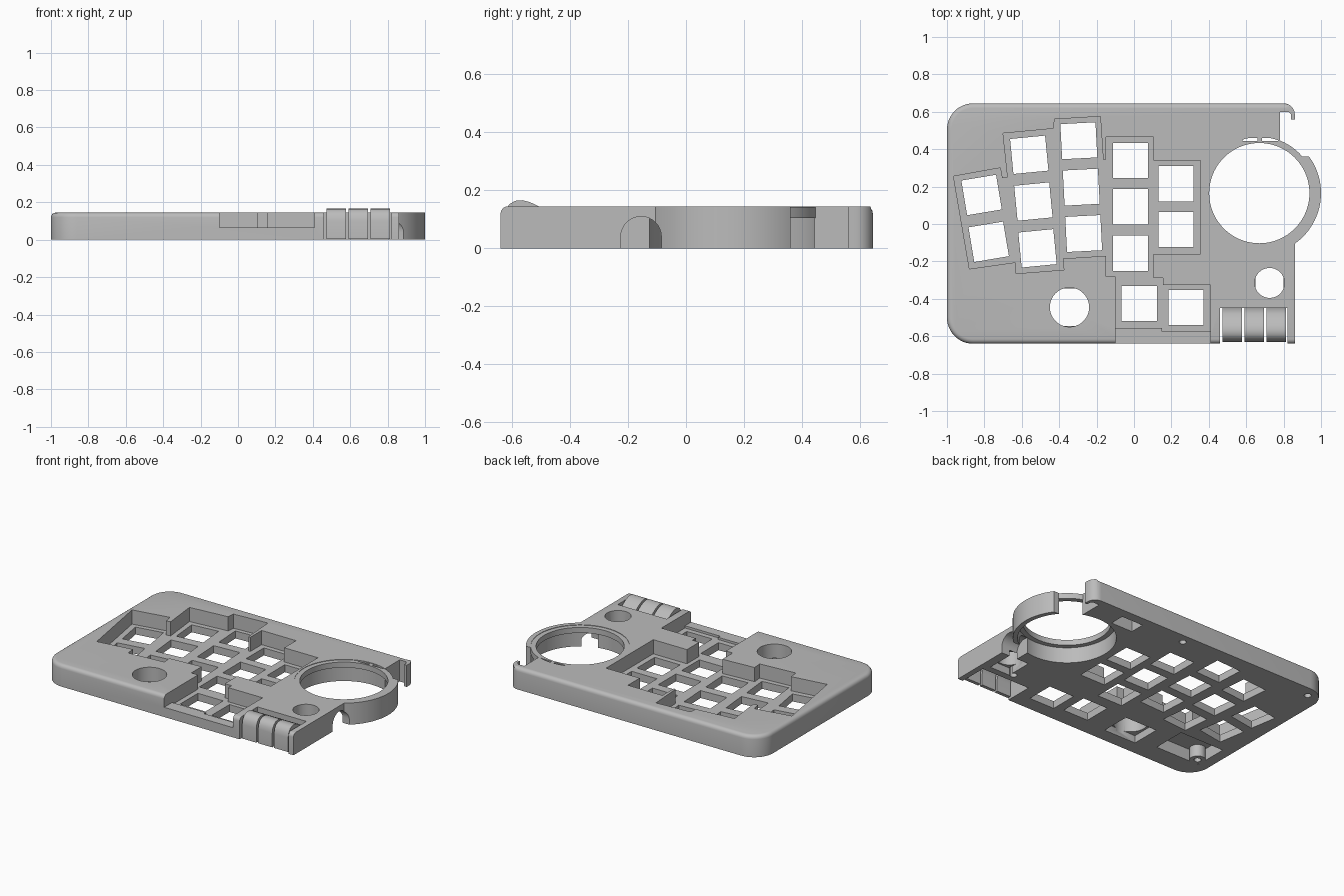
import bpy, bmesh
from math import sin, cos, pi, radians
from mathutils import Matrix, Vector

cube = bpy.data.objects.get("Cube")
if cube:
    bpy.data.objects.remove(cube, do_unlink=True)

grey = bpy.data.materials.new("matte grey")
grey.use_nodes = True
grey.diffuse_color = (0.5, 0.5, 0.5, 1)
grey.node_tree.nodes["Principled BSDF"].inputs["Base Color"].default_value = grey.diffuse_color

TOP = 0.145
FLOOR = 0.05
DIAL = (0.67, 0.165)


def arc(cx, cy, r, start=0, end=360, n=64):
    angles = [radians(start + (end - start) * i / n) for i in range(n + (end - start < 360))]
    return [(cx + r * cos(a), cy + r * sin(a)) for a in angles]


def rect(x0, x1, y0, y1):
    return [(x0, y0), (x1, y0), (x1, y1), (x0, y1)]


def square(cx, cy, size, turn):
    m = Matrix.Rotation(radians(turn), 2)
    h = size / 2
    return [tuple(Vector((cx, cy)) + m @ Vector(p)) for p in rect(-h, h, -h, h)]


def prism(name, points, low, high, along_x=False, bevel=0):
    """Extrude an outline along z, or a (y, z) outline along x."""
    bm = bmesh.new()
    place = (lambda p, d: (d, *p)) if along_x else (lambda p, d: (*p, d))
    base = [bm.verts.new(place(p, low)) for p in points]
    cap = [bm.verts.new(place(p, high)) for p in points]
    bm.faces.new(base)
    top = bm.faces.new(cap)
    for i in range(len(points)):
        j = (i + 1) % len(points)
        bm.faces.new((base[i], base[j], cap[j], cap[i]))
    bmesh.ops.recalc_face_normals(bm, faces=bm.faces)
    if bevel:
        rim = [e for e in top.edges if sum(v.co.x for v in e.verts) < 1.65]
        bmesh.ops.bevel(bm, geom=rim, offset=bevel, segments=4, profile=0.5, affect='EDGES')
    mesh = bpy.data.meshes.new(name)
    bm.to_mesh(mesh)
    bm.free()
    mesh.materials.append(grey)
    ob = bpy.data.objects.new(name, mesh)
    bpy.context.collection.objects.link(ob)
    return ob


helpers = []


def combine(target, tool, operation='DIFFERENCE'):
    mod = target.modifiers.new("shape", 'BOOLEAN')
    mod.operation = operation
    mod.solver = 'EXACT'
    mod.object = tool
    tool.hide_render = True
    helpers.append(tool)


def cut(target, points, low=-0.1, high=0.3, along_x=False):
    combine(target, prism("cutter", points, low, high, along_x))


def finish(ob):
    bpy.context.view_layer.update()
    graph = bpy.context.evaluated_depsgraph_get()
    mesh = bpy.data.meshes.new_from_object(ob.evaluated_get(graph))
    ob.modifiers.clear()
    ob.data = mesh
    while helpers:
        bpy.data.objects.remove(helpers.pop(), do_unlink=True)
    bpy.ops.object.select_all(action='DESELECT')
    ob.select_set(True)
    bpy.context.view_layer.objects.active = ob
    bpy.ops.object.shade_smooth_by_angle(angle=radians(30))


# Case: rounded slab joined with the round dial housing
outline = [(0.86, -0.64)] + arc(0.8, 0.585, 0.06, 0, 90, 8)
outline += arc(-0.86, 0.505, 0.14, 90, 180, 12) + arc(-0.86, -0.5, 0.14, 180, 270, 12)
case = prism("case", outline, 0, TOP, bevel=0.025)
combine(case, prism("dial_housing", arc(*DIAL, 0.33, n=96), 0, TOP), 'UNION')

# Sunken key well following the staggered columns
well = [(-.965, .255), (-.715, .3), (-.705, .245), (-.675, .25), (-.7, .485), (-.43, .51),
        (-.425, .56), (-.18, .575), (-.165, .345), (-.15, .345), (-.15, .465), (.105, .465),
        (.105, .34), (.355, .34), (.355, -.16), (.105, -.16), (.105, -.29), (.155, -.29),
        (.155, -.325), (.41, -.325), (.41, -.575), (.15, -.575), (.15, -.555), (-.1, -.555),
        (-.1, -.28), (-.15, -.28), (-.15, -.17), (-.38, -.185), (-.375, -.245),
        (-.63, -.265), (-.635, -.205), (-.88, -.24)]
cut(case, well, FLOOR)
cut(case, rect(-0.1, 0.41, -0.7, -0.54), 0.065)

# Key openings: first centre, step to the next, count, turn
columns = [((-.815, .155), (.038, -.25), 2, 9.5), ((-.56, .37), (.022, -.25), 3, 5.5),
           ((-.295, .445), (.013, -.248), 3, 3), ((-.018, .34), (0, -.248), 3, 0),
           ((.225, .215), (0, -.245), 2, 0), ((.028, -.425), (.25, -.022), 2, 0)]
for (x, y), (dx, dy), count, turn in columns:
    for i in range(count):
        cut(case, square(x + dx * i, y + dy * i, 0.188, turn))

# Round openings with square seats below
for x, y, r, w, h in ((-.345, -.445, .105, .12, .1), (.725, -.315, .08, .075, .09)):
    cut(case, arc(x, y, r, n=48), 0.03)
    cut(case, rect(x - w, x + w, y - h, y + h), -0.1, FLOOR)

# Dial opening, back corner gap and side cable arch
cut(case, arc(*DIAL, 0.3, n=96))
cut(case, [(.78, .36), (1.1, .36), (1.1, .56), (.84, .56), (.84, .585), (.825, .6), (.78, .6)])
cut(case, [(-0.225, -0.1)] + arc(-0.155, 0.04, 0.07, 180, 0, 16) + [(-0.085, -0.1)], 0.74, 1.1, True)

# Underside recesses and screw holes
cut(case, rect(-0.93, -0.6, -0.5, -0.27), -0.1, 0.08)
cut(case, rect(0.42, 0.58, 0.48, 0.58), -0.1, 0.1)
for x, y in ((.1, .58), (-.9, .57), (.63, -.39)):
    cut(case, arc(x, y, 0.022, n=20), -0.1, 0.08)

# Window for the front ribs
cut(case, rect(0.46, 0.822, -0.7, -0.45))
finish(case)

# Screw boss in the underside recess
boss = prism("screw_boss", arc(-0.89, -0.46, 0.05, n=24), 0, 0.09)
cut(boss, arc(-0.89, -0.46, 0.022, n=20), -0.1, 0.07)
finish(boss)

# Thin lip around the dial, with two slots at the back
lip = prism("dial_lip", arc(*DIAL, 0.302, n=96), 0.105, 0.142)
cut(lip, arc(*DIAL, 0.268, n=96))
for x0, x1 in ((0.58, 0.66), (0.685, 0.77)):
    cut(lip, rect(x0, x1, 0.444, 0.459))
finish(lip)

# Three curved ribs at the front
outer = [(-.63, .005), (-.63, .1), (-.624, .13), (-.61, .152), (-.59, .164), (-.565, .166),
         (-.54, .16), (-.51, .146), (-.48, .123), (-.46, .095), (-.45, .06)]
inner = [(-0.54 + (y + 0.54) * 0.75, max(z * 0.8, 0.005)) for y, z in reversed(outer)]
for i, name in enumerate(("right", "middle", "left")):
    start = 0.472 + 0.118 * i
    finish(prism("front_rib_" + name, outer + inner, start, start + 0.105, True))
